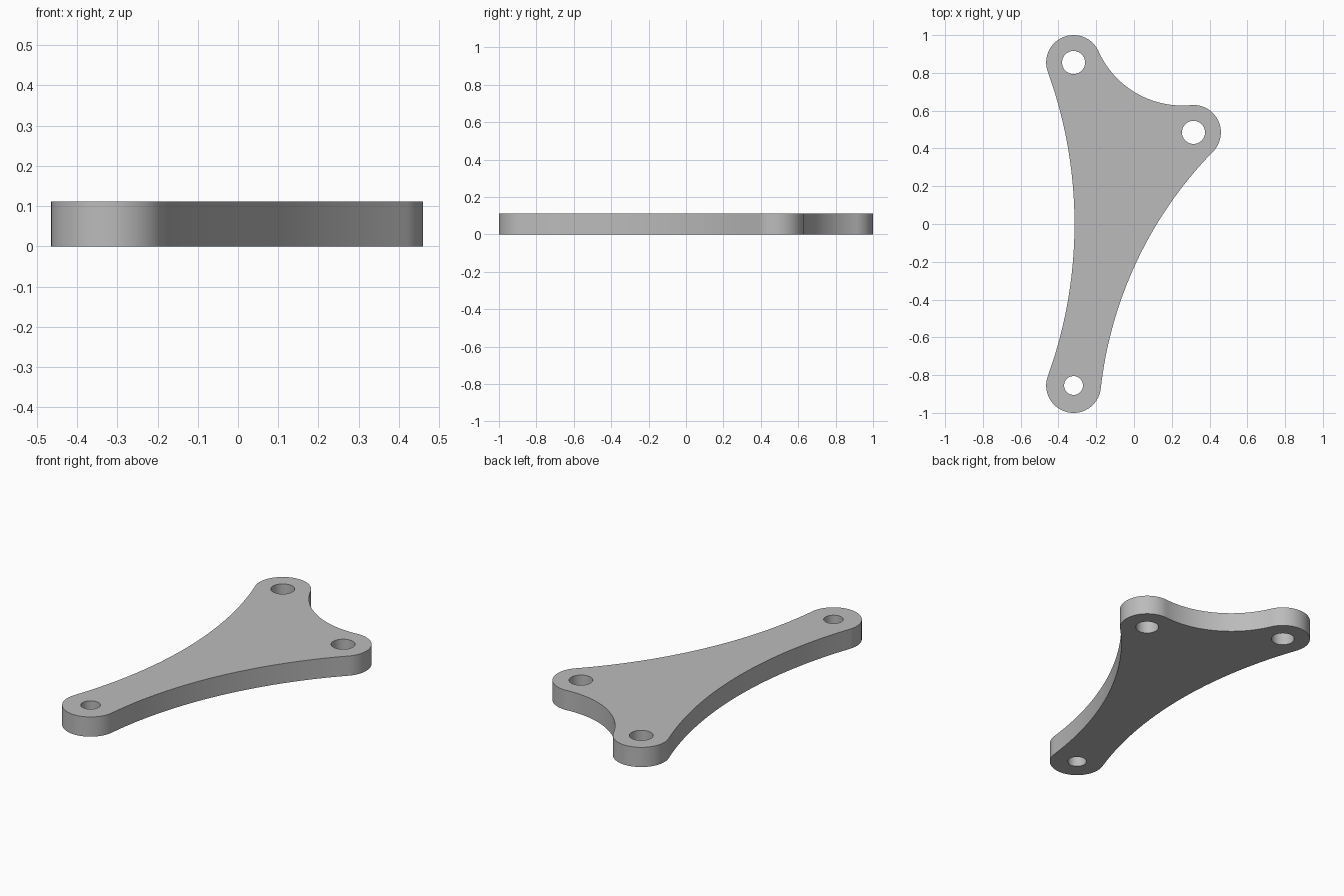
import bpy, bmesh, math
from mathutils import Vector

if "Cube" in bpy.data.objects:
    bpy.data.objects.remove(bpy.data.objects["Cube"])

THICK, BOSS = 0.111, 0.145
# Boss centre, hole radius, waist offset of the concave edge that follows it
bosses = [(Vector((-0.32, 0.855)), 0.061, -0.005),
          (Vector((-0.32, -0.855)), 0.05, 0.021),
          (Vector((0.315, 0.485)), 0.061, 0.027)]


def arc(centre, radius, start, sweep, steps):
    """Points along an arc, including the start but not the end."""
    return [centre + radius * Vector((math.cos(start + sweep * i / steps),
                                      math.sin(start + sweep * i / steps)))
            for i in range(steps)]


def angle(v):
    return math.atan2(v.y, v.x)


def edge_circle(p, q, gap):
    """Circle outside the edge p-q that touches both bosses."""
    d = q - p
    half = d.length / 2
    normal = Vector((d.y, -d.x)).normalized()
    radius = (half ** 2 + gap ** 2 - BOSS ** 2) / (2 * (BOSS - gap))
    return (p + q) / 2 + normal * (gap + radius), radius


# Outline: rounded bosses joined by tangent concave arcs
centres = [b[0] for b in bosses]
circles = [edge_circle(c, centres[(i + 1) % 3], bosses[i][2])
           for i, c in enumerate(centres)]
outline = []
for i, c in enumerate(centres):
    before, (after, radius) = circles[i - 1][0], circles[i]
    start = angle(before - c)
    outline += arc(c, BOSS, start, (angle(after - c) - start) % math.tau, 40)
    start = angle(c - after)
    sweep = (angle(centres[(i + 1) % 3] - after) - start) % math.tau - math.tau
    outline += arc(after, radius, start, sweep, 40)

# Plate: fill the outline around the holes, then extrude
bm = bmesh.new()
loops = [outline] + [arc(c, hole, 0, math.tau, 48) for c, hole, _ in bosses]
for loop in loops:
    verts = [bm.verts.new((p.x, p.y, 0)) for p in loop]
    for i, v in enumerate(verts):
        bm.edges.new((verts[i - 1], v))
bmesh.ops.triangle_fill(bm, use_beauty=True, edges=bm.edges[:], normal=(0, 0, 1))
result = bmesh.ops.extrude_face_region(bm, geom=bm.faces[:], use_keep_orig=True)
top = [g for g in result["geom"] if isinstance(g, bmesh.types.BMVert)]
bmesh.ops.translate(bm, verts=top, vec=(0, 0, THICK))
bmesh.ops.recalc_face_normals(bm, faces=bm.faces[:])

mesh = bpy.data.meshes.new("bracket_plate")
bm.to_mesh(mesh)
bm.free()
plate = bpy.data.objects.new("bracket_plate", mesh)
bpy.context.collection.objects.link(plate)

# Plain grey finish
grey = bpy.data.materials.new("plain_grey")
grey.use_nodes = True
grey.diffuse_color = (0.5, 0.5, 0.5, 1)
grey.node_tree.nodes["Principled BSDF"].inputs["Base Color"].default_value = (0.5, 0.5, 0.5, 1)
mesh.materials.append(grey)

# Smooth walls with crisp rims
bpy.context.view_layer.objects.active = plate
plate.select_set(True)
bpy.ops.object.shade_smooth_by_angle(angle=math.radians(30))
